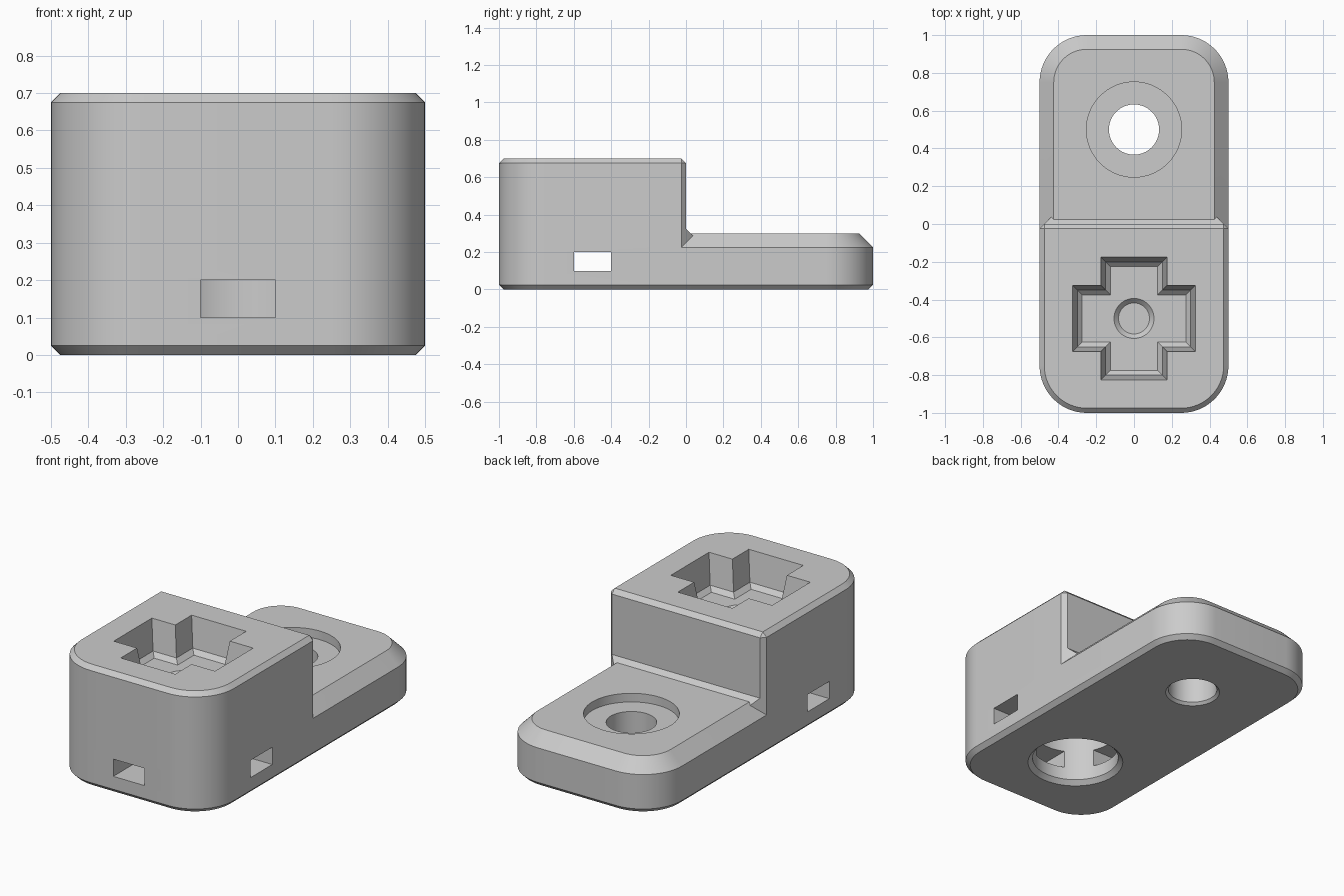
import bpy, bmesh
from math import sin, cos, pi, radians

if "Cube" in bpy.data.objects:
    bpy.data.objects.remove(bpy.data.objects["Cube"], do_unlink=True)

SEG = 16        # steps per rounded corner
SOCKET_Y = -0.5  # centre of the raised block
HOLE_Y = 0.5     # centre of the mounting plate

grey = bpy.data.materials.new("plain grey")
grey.use_nodes = True
colour = (0.6, 0.6, 0.6, 1)
grey.diffuse_color = colour
grey.node_tree.nodes["Principled BSDF"].inputs["Base Color"].default_value = colour


def loft(name, rings):
    """Solid through a list of (z, outline), outlines having equal point counts."""
    bm = bmesh.new()
    loops = [[bm.verts.new((x, y, z)) for x, y in pts] for z, pts in rings]
    n = len(loops[0])
    for a, b in zip(loops, loops[1:]):
        for i in range(n):
            j = (i + 1) % n
            bm.faces.new((a[i], a[j], b[j], b[i]))
    bm.faces.new(loops[0][::-1])
    bm.faces.new(loops[-1])
    bmesh.ops.remove_doubles(bm, verts=bm.verts, dist=1e-5)
    bmesh.ops.recalc_face_normals(bm, faces=bm.faces)
    mesh = bpy.data.meshes.new(name)
    bm.to_mesh(mesh)
    bm.free()
    obj = bpy.data.objects.new(name, mesh)
    bpy.context.collection.objects.link(obj)
    mesh.materials.append(grey)
    return obj


def arc(cx, cy, r, start):
    return [(cx + r * cos(start + pi / 2 * i / SEG), cy + r * sin(start + pi / 2 * i / SEG))
            for i in range(SEG + 1)]


def front_corners(inset):
    r = 0.25 - inset
    return arc(-0.25, -0.75, r, pi) + arc(0.25, -0.75, r, 1.5 * pi)


def plate_outline(inset):
    r = 0.25 - inset
    return front_corners(inset) + arc(0.25, 0.75, r, 0) + arc(-0.25, 0.75, r, pi / 2)


def block_outline(inset, bevel):
    x, y = 0.5 - inset, -inset
    return front_corners(inset) + [(x, y - bevel), (x - bevel, y), (bevel - x, y), (-x, y - bevel)]


def fillet_outline(depth):
    w = 0.475
    return [(-w, -0.1), (w, -0.1), (w, 0), (w - depth, depth), (depth - w, depth), (-w, 0)]


def circle(r, y, n=64):
    return [(r * cos(2 * pi * i / n), y + r * sin(2 * pi * i / n)) for i in range(n)]


def cross(inset):
    a, b = 0.325 - inset, 0.175 - inset
    quarter = [(a, -b), (a, b), (b, b)]
    pts = []
    for _ in range(4):
        pts += quarter
        quarter = [(-y, x) for x, y in quarter]
    return [(x, y + SOCKET_Y) for x, y in pts]


def rect(x0, x1, y0, y1):
    return [(x0, y0), (x1, y0), (x1, y1), (x0, y1)]


def combine(body, tool, operation):
    mod = body.modifiers.new(tool.name, 'BOOLEAN')
    mod.operation, mod.solver, mod.object = operation, 'EXACT', tool
    tool.hide_render = True
    bpy.context.view_layer.objects.active = body
    bpy.ops.object.modifier_apply(modifier=mod.name)
    bpy.data.objects.remove(tool, do_unlink=True)


# Mounting plate with bevelled rims
body = loft("bracket_body", [(0, plate_outline(0.025)), (0.025, plate_outline(0)),
                             (0.225, plate_outline(0)), (0.3, plate_outline(0.075))])

# Raised block and the sloped strip at its foot
block = loft("raised_block", [(0.1, block_outline(0, 0.025)), (0.675, block_outline(0, 0.025)),
                              (0.7, block_outline(0.025, 0))])
fillet = loft("foot_fillet", [(0.2, fillet_outline(0.125)), (0.325, fillet_outline(0))])
for part in (block, fillet):
    combine(body, part, 'UNION')

# Cross socket with a shallow round pit, bottom cavity, side and front slots, screw hole
cutters = [
    loft("cross_socket", [(0.5, cross(0.05)), (0.525, cross(0.025)), (0.7, cross(0)), (0.75, cross(0))]),
    loft("socket_pit", [(0.475, circle(0.082, SOCKET_Y)), (0.5, circle(0.106, SOCKET_Y)),
                        (0.55, circle(0.106, SOCKET_Y))]),
    loft("bottom_cavity", [(-0.05, circle(0.26, SOCKET_Y)), (0, circle(0.26, SOCKET_Y)),
                           (0.025, circle(0.235, SOCKET_Y)), (0.3, circle(0.235, SOCKET_Y))]),
    loft("side_slots", [(z, rect(-0.6, 0.6, -0.6, -0.4)) for z in (0.1, 0.2)]),
    loft("front_slot", [(z, rect(-0.1, 0.1, -1.1, SOCKET_Y)) for z in (0.1, 0.2)]),
    loft("screw_hole", [(-0.05, circle(0.148, HOLE_Y)), (0, circle(0.148, HOLE_Y)),
                        (0.015, circle(0.133, HOLE_Y)), (0.4, circle(0.133, HOLE_Y))]),
    loft("counterbore", [(z, circle(0.252, HOLE_Y)) for z in (0.25, 0.35)]),
]
for cutter in cutters:
    combine(body, cutter, 'DIFFERENCE')

# Smooth rounded walls, sharp bevel edges
bpy.ops.object.select_all(action='DESELECT')
body.select_set(True)
bpy.context.view_layer.objects.active = body
bpy.ops.object.shade_smooth_by_angle(angle=radians(20))
